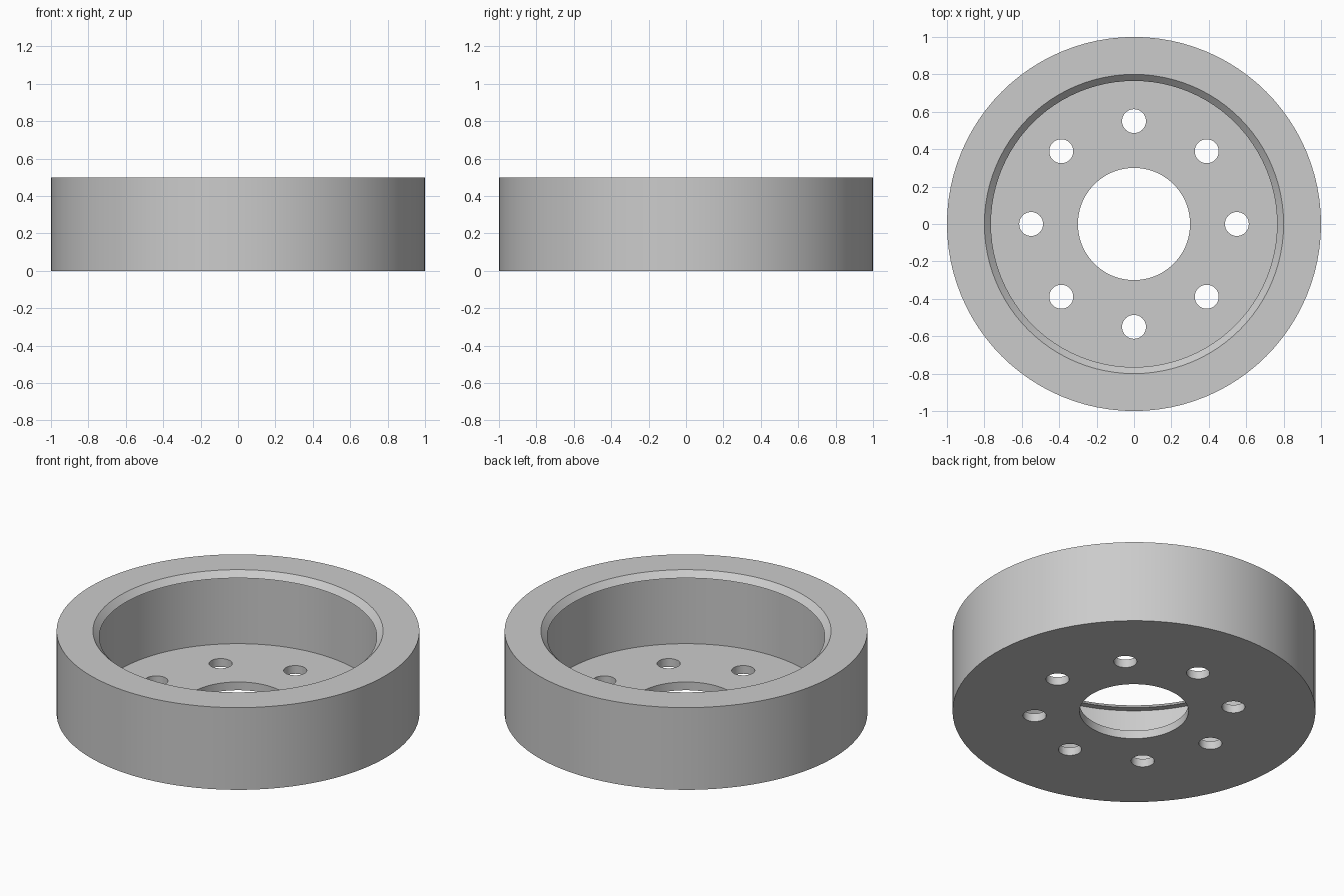
import bpy, bmesh
from math import cos, sin, tau, radians

cube = bpy.data.objects.get("Cube")
if cube:
    bpy.data.objects.remove(cube, do_unlink=True)

SEGMENTS = 96
HOLES = 8

grey = bpy.data.materials.new("plain_grey")
grey.use_nodes = True
colour = (0.6, 0.6, 0.6, 1)
grey.diffuse_color = colour
grey.node_tree.nodes["Principled BSDF"].inputs["Base Color"].default_value = colour


def make_object(name, bm):
    bmesh.ops.recalc_face_normals(bm, faces=bm.faces)
    mesh = bpy.data.meshes.new(name)
    bm.to_mesh(mesh)
    bm.free()
    mesh.materials.append(grey)
    obj = bpy.data.objects.new(name, mesh)
    bpy.context.collection.objects.link(obj)
    return obj


def revolve(name, profile):
    """Turn a closed (radius, height) profile around the z axis."""
    bm = bmesh.new()
    verts = [bm.verts.new((r, 0, z)) for r, z in profile]
    edges = [bm.edges.new((a, b)) for a, b in zip(verts, verts[1:] + verts[:1])]
    bmesh.ops.spin(bm, geom=verts + edges, cent=(0, 0, 0), axis=(0, 0, 1),
                   angle=tau, steps=SEGMENTS, use_duplicate=False)
    bmesh.ops.remove_doubles(bm, verts=bm.verts, dist=1e-5)
    return make_object(name, bm)


# Round cup: thin floor with a centre bore, thick wall, bevelled inner lip
cup = revolve("cup_body", [
    (0.3, 0), (1, 0), (1, 0.5), (0.8, 0.5),
    (0.765, 0.465), (0.8, 0.465), (0.8, 0.05), (0.3, 0.05),
])

# Ring of drill cutters for the bolt holes
bm = bmesh.new()
for i in range(HOLES):
    a = tau * i / HOLES
    drill = bmesh.ops.create_cone(bm, cap_ends=True, segments=32,
                                  radius1=0.064, radius2=0.064, depth=0.2)
    bmesh.ops.translate(bm, verts=drill["verts"],
                        vec=(0.55 * cos(a), 0.55 * sin(a), 0.02))
cutter = make_object("bolt_hole_cutter", bm)
cutter.hide_render = True

# Drill the floor, then drop the cutter
bpy.ops.object.select_all(action='DESELECT')
bpy.context.view_layer.objects.active = cup
cup.select_set(True)
cut = cup.modifiers.new("bolt_holes", 'BOOLEAN')
cut.operation = 'DIFFERENCE'
cut.solver = 'EXACT'
cut.object = cutter
bpy.ops.object.modifier_apply(modifier=cut.name)
bpy.data.objects.remove(cutter, do_unlink=True)

bpy.ops.object.shade_smooth_by_angle(angle=radians(30))
